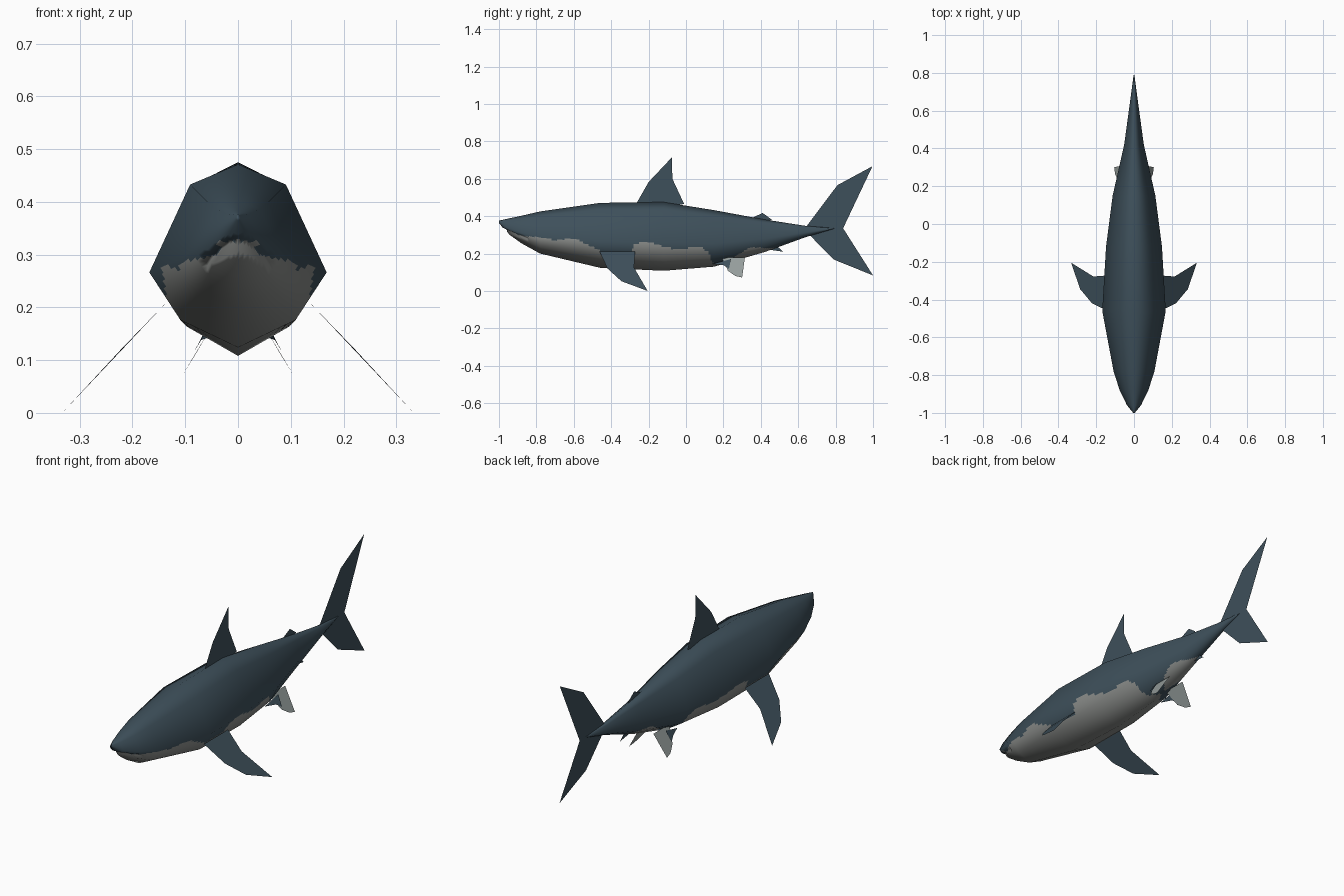
import bpy, bmesh
from mathutils import Vector

if "Cube" in bpy.data.objects:
    bpy.data.objects.remove(bpy.data.objects["Cube"])


def material(name, rgb):
    m = bpy.data.materials.new(name)
    m.diffuse_color = (*rgb, 1)
    m.use_nodes = True
    m.node_tree.nodes["Principled BSDF"].inputs["Base Color"].default_value = m.diffuse_color
    return m


slate = material("slate_blue", (0.048, 0.08, 0.104))
pale = material("pale_belly", (0.25, 0.26, 0.25))
fin_grey = material("pale_fin", (0.30, 0.34, 0.33))

# Body stations: y, half width, top z, bottom z
STATIONS = [(-1, .004, .376, .364), (-.96, .037, .385, .312), (-.88, .076, .402, .255),
            (-.78, .108, .425, .20), (-.46, .168, .471, .124), (-.12, .148, .475, .108),
            (.15, .113, .432, .13), (.42, .052, .382, .208), (.64, .022, .348, .288),
            (.79, .002, .336, .332)]
# Eight-sided cross-section: side fraction, height fraction
HALF = [(0, 1), (.54, .89), (1, .41), (.65, .15), (0, 0)]
SECTION = HALF + [(-x, z) for x, z in HALF[3:0:-1]]
# Height of the belly colour edge along the body
BELLY = [(-1, .30), (-.985, .325), (-.94, .325), (-.90, .298), (-.80, .288), (-.70, .272),
         (-.60, .284), (-.54, .255), (-.46, .215), (-.29, .20), (-.28, .25), (-.20, .265),
         (-.11, .233), (-.02, .222), (.07, .240), (.12, .21), (.14, .15), (.22, .145),
         (.27, .19), (.35, .235), (.45, .228), (.52, .235), (.56, .0), (.8, 0)]


def belly_height(y):
    for (a, za), (b, zb) in zip(BELLY, BELLY[1:]):
        if y <= b:
            return za + (zb - za) * (y - a) / (b - a)
    return 0


def build_body():
    grid = [[Vector((w * sx, y, b + (t - b) * sz)) for sx, sz in SECTION]
            for y, w, t, b in STATIONS]
    n, k = len(grid), len(SECTION)

    # Smooth normals of the coarse hull, blended over the finer faces
    def normal(i, j):
        along = grid[min(i + 1, n - 1)][j] - grid[max(i - 1, 0)][j]
        around = grid[i][(j + 1) % k] - grid[i][j - 1]
        v = along.cross(around).normalized()
        y, w, t, b = STATIONS[i]
        out = grid[i][j] - Vector((0, y, (t + b) / 2))
        return v if v.dot(out) > 0 else -v

    norms = [[normal(i, j) for j in range(k)] for i in range(n)]
    bm = bmesh.new()
    rings, custom = [], []
    sub = 8
    for i in range(n - 1):
        steps = max(6, round((STATIONS[i + 1][0] - STATIONS[i][0]) / .01))
        for s in range(steps + (i == n - 2)):
            u, ring = s / steps, []
            for j in range(k):
                for q in range(sub):
                    v, j2 = q / sub, (j + 1) % k
                    p = grid[i][j].lerp(grid[i + 1][j], u).lerp(grid[i][j2].lerp(grid[i + 1][j2], u), v)
                    nv = norms[i][j].lerp(norms[i + 1][j], u).lerp(norms[i][j2].lerp(norms[i + 1][j2], u), v)
                    # Mouth groove
                    d = p.z - (.322 - .36 * (p.y + .97))
                    if -.975 < p.y < -.85 and abs(d) < .012:
                        p = p - nv * .012 * (1 - abs(d) / .012)
                        nv = nv + Vector((0, 0, -.5 if d > 0 else .4))
                    ring.append(bm.verts.new(p))
                    custom.append(nv.normalized())
            rings.append(ring)
    for a, b in zip(rings, rings[1:]):
        for j in range(len(a)):
            j2 = (j + 1) % len(a)
            bm.faces.new((a[j], a[j2], b[j2], b[j]))
    bm.faces.new(rings[0])
    bm.faces.new(rings[-1])
    bmesh.ops.recalc_face_normals(bm, faces=bm.faces)
    for f in bm.faces:
        c = f.calc_center_median()
        f.material_index = int(c.z < belly_height(c.y))
        f.smooth = True
    me = bpy.data.meshes.new("body")
    bm.to_mesh(me)
    bm.free()
    me.materials.append(slate)
    me.materials.append(pale)
    me.normals_split_custom_set_from_vertices(custom)
    bpy.context.collection.objects.link(bpy.data.objects.new("body", me))


def fin(name, pts, mat, mirrored=False):
    """Paper-thin flat fin from its outline."""
    bm = bmesh.new()
    for s in ((1, -1) if mirrored else (1,)):
        order = pts if s == 1 else pts[::-1]
        bm.faces.new([bm.verts.new((s * x, y, z)) for x, y, z in order])
    me = bpy.data.meshes.new(name)
    bm.to_mesh(me)
    bm.free()
    me.materials.append(mat)
    bpy.context.collection.objects.link(bpy.data.objects.new(name, me))


def upright(pts):
    return [(0, y, z) for y, z in pts]


build_body()

# Fins on the centre line
fin("dorsal_fin", upright([(-.27, .46), (-.20, .582), (-.075, .715), (-.073, .60), (-.01, .465), (-.1, .45)]), slate)
fin("second_dorsal_fin", upright([(.34, .385), (.41, .417), (.46, .38), (.42, .37)]), slate)
fin("anal_fin", upright([(.38, .215), (.45, .22), (.52, .21), (.48, .245)]), slate)
fin("tail_upper_lobe", upright([(.64, .34), (.81, .566), (.997, .667), (.84, .335), (.70, .32)]), slate)
fin("tail_lower_lobe", upright([(.65, .31), (.79, .168), (1.0, .083), (.84, .335), (.70, .335)]), slate)

# Paired fins: the sloping plane runs down and outwards
fin("pectoral_fins", [(.135, -.462, .21), (.222, -.42, .12), (.285, -.345, .052),
                      (.333, -.205, 0), (.215, -.278, .125), (.135, -.272, .21)], slate, True)
fin("pelvic_fins", [(.04, .19, .18), (.083, .225, .107), (.1, .265, .08),
                    (.105, .30, .072), (.04, .315, .18)], fin_grey, True)
fin("pelvic_fin_bases", [(.05, .14, .145), (.07, .20, .138), (.082, .23, .118),
                         (.055, .24, .17)], slate, True)
